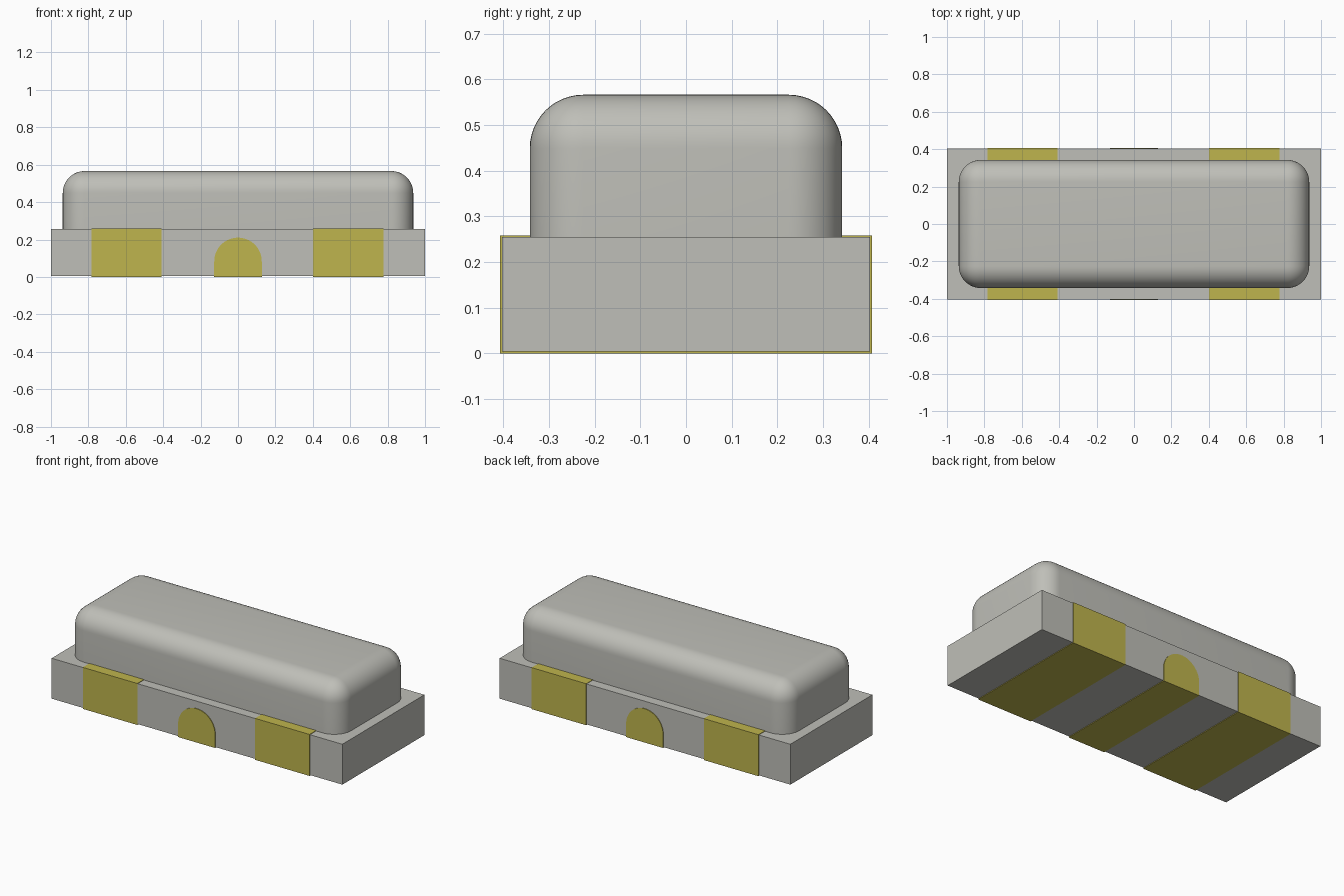
import bpy, bmesh, math

cube = bpy.data.objects.get("Cube")
if cube:
    bpy.data.objects.remove(cube, do_unlink=True)


def material(name, rgb):
    m = bpy.data.materials.new(name)
    m.use_nodes = True
    m.diffuse_color = (*rgb, 1)
    m.node_tree.nodes["Principled BSDF"].inputs["Base Color"].default_value = (*rgb, 1)
    return m


GREY = material("light grey", (0.52, 0.52, 0.48))
GOLD = material("gold", (0.52, 0.46, 0.075))


def extrude_profile(name, points, y0, y1, mat):
    """Extrude an x-z outline along y."""
    bm = bmesh.new()
    face = bm.faces.new([bm.verts.new((x, y0, z)) for x, z in points])
    out = bmesh.ops.extrude_face_region(bm, geom=[face])
    verts = [v for v in out["geom"] if isinstance(v, bmesh.types.BMVert)]
    bmesh.ops.translate(bm, verts=verts, vec=(0, y1 - y0, 0))
    bmesh.ops.recalc_face_normals(bm, faces=bm.faces)
    mesh = bpy.data.meshes.new(name)
    bm.to_mesh(mesh)
    bm.free()
    obj = bpy.data.objects.new(name, mesh)
    bpy.context.collection.objects.link(obj)
    mesh.materials.append(mat)
    return obj


def block(name, x0, x1, y, z0, z1, mat):
    return extrude_profile(name, [(x0, z0), (x1, z0), (x1, z1), (x0, z1)], -y, y, mat)


# Base board
block("base_board", -1, 1, 0.403, 0.004, 0.255, GREY)

# End terminals wrapping the board
block("right_terminal", -0.783, -0.408, 0.407, 0, 0.258, GOLD)
block("left_terminal", 0.402, 0.777, 0.407, 0, 0.258, GOLD)

# Centre terminal with arched ends
R, SPRING = 0.127, 0.083
arch = [(R * math.cos(math.pi * i / 32), SPRING + R * math.sin(math.pi * i / 32))
        for i in range(33)]
extrude_profile("centre_terminal", [(-R, 0), (R, 0)] + arch, -0.407, 0.407, GOLD)

# Rounded lens: every edge except the bottom rim is filleted
lens = block("lens", -0.937, 0.937, 0.342, 0.25, 0.566, GREY)
bm = bmesh.new()
bm.from_mesh(lens.data)
edges = [e for e in bm.edges if max(v.co.z for v in e.verts) > 0.5]
bmesh.ops.bevel(bm, geom=edges, offset=0.117, offset_type='OFFSET', segments=12,
                profile=0.5, affect='EDGES')
bm.to_mesh(lens.data)
bm.free()
bpy.ops.object.select_all(action='DESELECT')
lens.select_set(True)
bpy.context.view_layer.objects.active = lens
bpy.ops.object.shade_smooth_by_angle(angle=math.radians(30))
